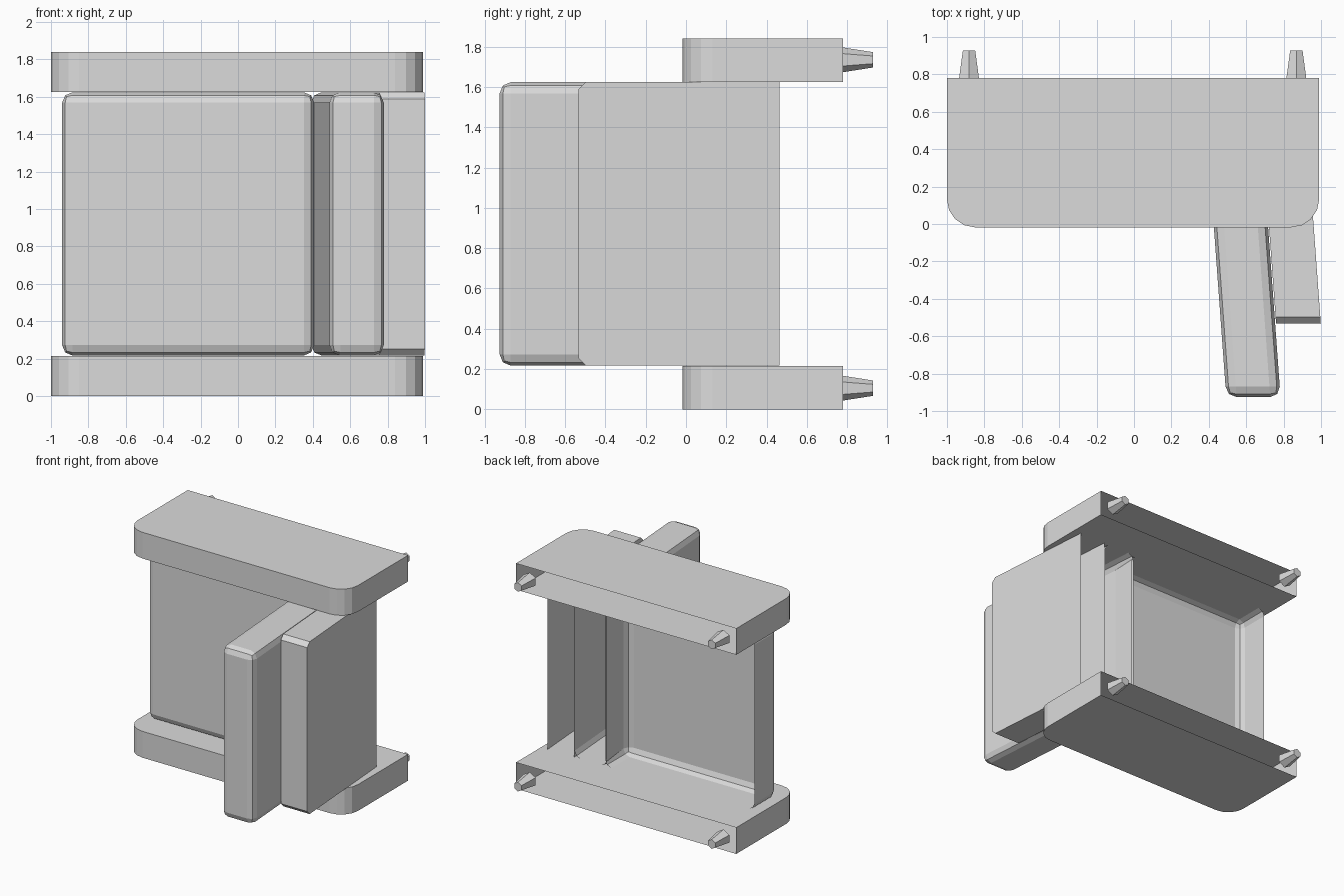
import bpy
import bmesh
import math
from mathutils import Matrix, Vector

cube = bpy.data.objects.get("Cube")
if cube:
    bpy.data.objects.remove(cube, do_unlink=True)

grey = bpy.data.materials.new("plain_grey")
grey.use_nodes = True
grey.diffuse_color = (0.71, 0.71, 0.71, 1)
grey.node_tree.nodes["Principled BSDF"].inputs["Base Color"].default_value = (0.71, 0.71, 0.71, 1)


def finish(name, bm):
    mesh = bpy.data.meshes.new(name)
    bm.to_mesh(mesh)
    bm.free()
    mesh.materials.append(grey)
    obj = bpy.data.objects.new(name, mesh)
    bpy.context.collection.objects.link(obj)


def open_box(name, low, high, pick, radius, segments, lean=0.0):
    """Box with an open back; pick(axis, on_front) selects edges to round."""
    low, high = Vector(low), Vector(high)
    size, centre = high - low, (low + high) / 2
    bm = bmesh.new()
    bmesh.ops.create_cube(bm, size=1, matrix=Matrix.Translation(centre) @ Matrix.Diagonal((*size, 1)))
    edges = []
    for e in bm.edges:
        a, b = e.verts[0].co, e.verts[1].co
        on_back = min(a.y, b.y) > high.y - 0.001
        axis = "xyz"[max(range(3), key=lambda i: abs(a[i] - b[i]))]
        on_front = max(a.y, b.y) < low.y + 0.001
        if not on_back and pick(axis, on_front):
            edges.append(e)
    bmesh.ops.bevel(bm, geom=edges, offset=radius, offset_type='OFFSET',
                    segments=segments, profile=0.5, affect='EDGES')
    back = [f for f in bm.faces if all(v.co.y > high.y - 0.001 for v in f.verts)]
    bmesh.ops.delete(bm, geom=back, context='FACES_ONLY')
    # sideways lean towards the front
    for v in bm.verts:
        v.co.x += lean * (high.y - v.co.y)
    finish(name, bm)


def all_edges(axis, front):
    return True


def front_uprights(axis, front):
    return front and axis == "z"


def front_top_bottom(axis, front):
    return front and axis == "x"


# Shelves with tapered six-sided pegs
for label, z0, z1, peg_z in (("lower", 0, 0.215, 0.105), ("upper", 1.626, 1.84, 1.735)):
    open_box(label + "_shelf", (-1, -0.018, z0), (0.99, 0.78, z1), front_uprights, 0.15, 4)
    for side, x in (("right", -0.882), ("left", 0.868)):
        bm = bmesh.new()
        bmesh.ops.create_cone(bm, cap_ends=True, segments=6, radius1=0.062, radius2=0.038, depth=0.153,
                              matrix=Matrix.Translation((x, 0.852, peg_z)) @ Matrix.Rotation(-math.pi / 2, 4, 'X'))
        finish(f"{label}_{side}_peg", bm)

# Fixed panel, leaning thick block and leaning thin block
open_box("back_panel", (-0.94, 0.17, 0.217), (0.407, 0.46, 1.624), all_edges, 0.055, 2)
open_box("thick_block", (0.392, -0.925, 0.217), (0.682, 0.463, 1.624), all_edges, 0.055, 2, 0.073)
open_box("thin_block", (0.687, -0.533, 0.217), (0.926, 0.463, 1.624), front_top_bottom, 0.035, 1, 0.073)
